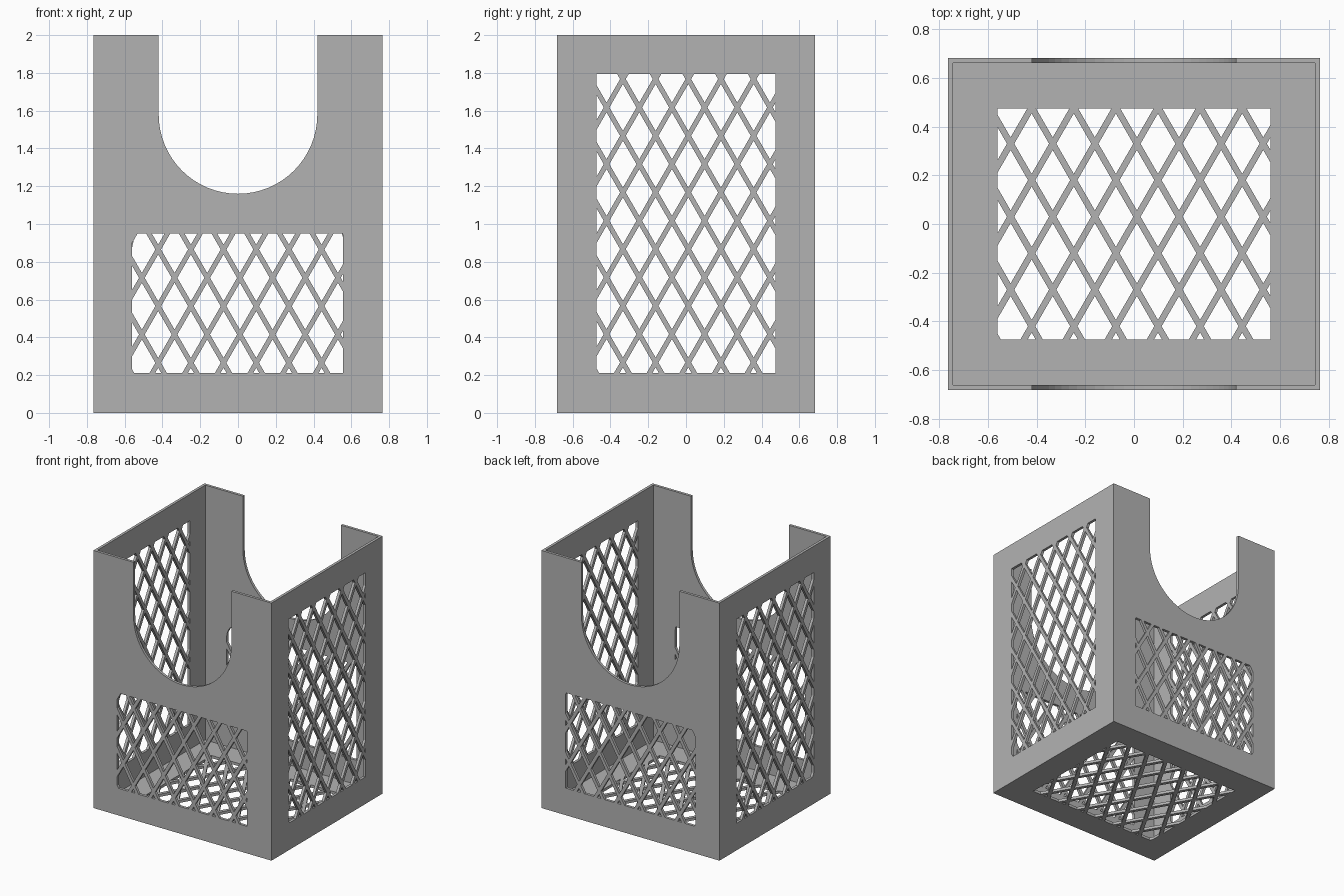
import bpy, bmesh, math
from mathutils import Vector

default = bpy.data.objects.get("Cube")
if default:
    bpy.data.objects.remove(default, do_unlink=True)

W, D, H, T = 0.765, 0.682, 2.0, 0.021     # half width, half depth, height, wall thickness
PITCH_U, PITCH_V, BAR = 0.173, 0.30, 0.026  # lattice pitch and bar width

grey = bpy.data.materials.new("plain grey")
grey.use_nodes = True
colour = (0.45, 0.45, 0.45, 1)
grey.diffuse_color = colour
grey.node_tree.nodes["Principled BSDF"].inputs["Base Color"].default_value = colour


def rect(u0, v0, u1, v1):
    return [Vector(p) for p in ((u0, v0), (u1, v0), (u1, v1), (u0, v1))]


def clip(poly, axis, limit, sign):
    """Keep the part of a convex polygon on one side of an axis-aligned line."""
    out = []
    for a, b in zip(poly, poly[1:] + poly[:1]):
        da, db = sign * (limit - a[axis]), sign * (limit - b[axis])
        if da >= 0:
            out.append(a)
        if da * db < 0:
            out.append(a.lerp(b, da / (da - db)))
    return out


def area(poly):
    return abs(sum(a.x * b.y - b.x * a.y for a, b in zip(poly, poly[1:] + poly[:1]))) / 2


def lattice_holes(window, crossing):
    """Diamond openings between slanted bars, trimmed to the window."""
    u0, v0, u1, v1 = window
    hu = PITCH_U / 2 - BAR / 2 / math.sin(math.radians(60))
    hv = PITCH_V / 2 - BAR / 2 / math.cos(math.radians(60))
    holes = []
    for i in range(-12, 13):
        for j in range(-16, 17):
            if (i + j) % 2 == 0:
                continue
            c = Vector((crossing[0] + i * PITCH_U / 2, crossing[1] + j * PITCH_V / 2))
            poly = [c + Vector(p) for p in ((hu, 0), (0, hv), (-hu, 0), (0, -hv))]
            for axis, limit, sign in ((0, u0, -1), (0, u1, 1), (1, v0, -1), (1, v1, 1)):
                poly = clip(poly, axis, limit, sign) if poly else poly
            if len(poly) > 2 and area(poly) > 2e-5:
                holes.append(poly)
    return holes


def panel(name, outline, window, crossing, place):
    """Flat pierced panel; place(u, v, depth) puts it in the box, depth running inward."""
    curve = bpy.data.curves.new(name + "_profile", "CURVE")
    curve.dimensions, curve.fill_mode, curve.extrude = "2D", "BOTH", T / 2
    for loop in [outline] + lattice_holes(window, crossing):
        spline = curve.splines.new("POLY")
        spline.points.add(len(loop) - 1)
        for point, p in zip(spline.points, loop):
            point.co = (p.x, p.y, 0, 1)
        spline.use_cyclic_u = True
    temp = bpy.data.objects.new(name + "_profile", curve)
    bpy.context.collection.objects.link(temp)
    bpy.context.view_layer.update()
    depsgraph = bpy.context.evaluated_depsgraph_get()
    mesh = bpy.data.meshes.new_from_object(temp.evaluated_get(depsgraph))
    bpy.data.objects.remove(temp, do_unlink=True)

    bm = bmesh.new()
    bm.from_mesh(mesh)
    bmesh.ops.remove_doubles(bm, verts=bm.verts, dist=1e-5)
    for v in bm.verts:
        inner = v.co.z > 0
        x, y, z = place(v.co.x, v.co.y, T if inner else 0)
        if inner:  # mitred corners
            x = max(T - W, min(W - T, x))
            y = max(T - D, min(D - T, y))
            z = max(T, z)
        v.co = (x, y, z)
    bmesh.ops.recalc_face_normals(bm, faces=bm.faces)
    bm.to_mesh(mesh)
    bm.free()
    for face in mesh.polygons:
        face.use_smooth = False
    mesh.name = name
    mesh.materials.clear()
    mesh.materials.append(grey)
    bpy.context.collection.objects.link(bpy.data.objects.new(name, mesh))


# Front and back walls with a round-bottomed opening
R, ARC_Z, STEPS = 0.42, 1.58, 32
arc = [Vector((R * math.cos(a), ARC_Z - R * math.sin(a)))
       for a in (math.pi * k / STEPS for k in range(STEPS + 1))]
notched = ([Vector(p) for p in ((-W, 0), (W, 0), (W, H), (R, H))]
           + arc + [Vector((-R, H)), Vector((-W, H))])
for name, s in (("front_wall", -1), ("back_wall", 1)):
    panel(name, notched, (-0.56, 0.21, 0.557, 0.95), (0.01, 0.715),
          lambda u, v, d, s=s: (u, s * (D - d), v))

# Side walls
for name, s in (("right_wall", -1), ("left_wall", 1)):
    panel(name, rect(-D, 0, D, H), (-0.475, 0.21, 0.473, 1.795), (0.012, 0.267),
          lambda u, v, d, s=s: (s * (W - d), u, v))

# Floor
panel("floor", rect(-W, -D, W, D), (-0.56, -0.475, 0.56, 0.475), (0.012, 0.03),
      lambda u, v, d: (u, v, d))
